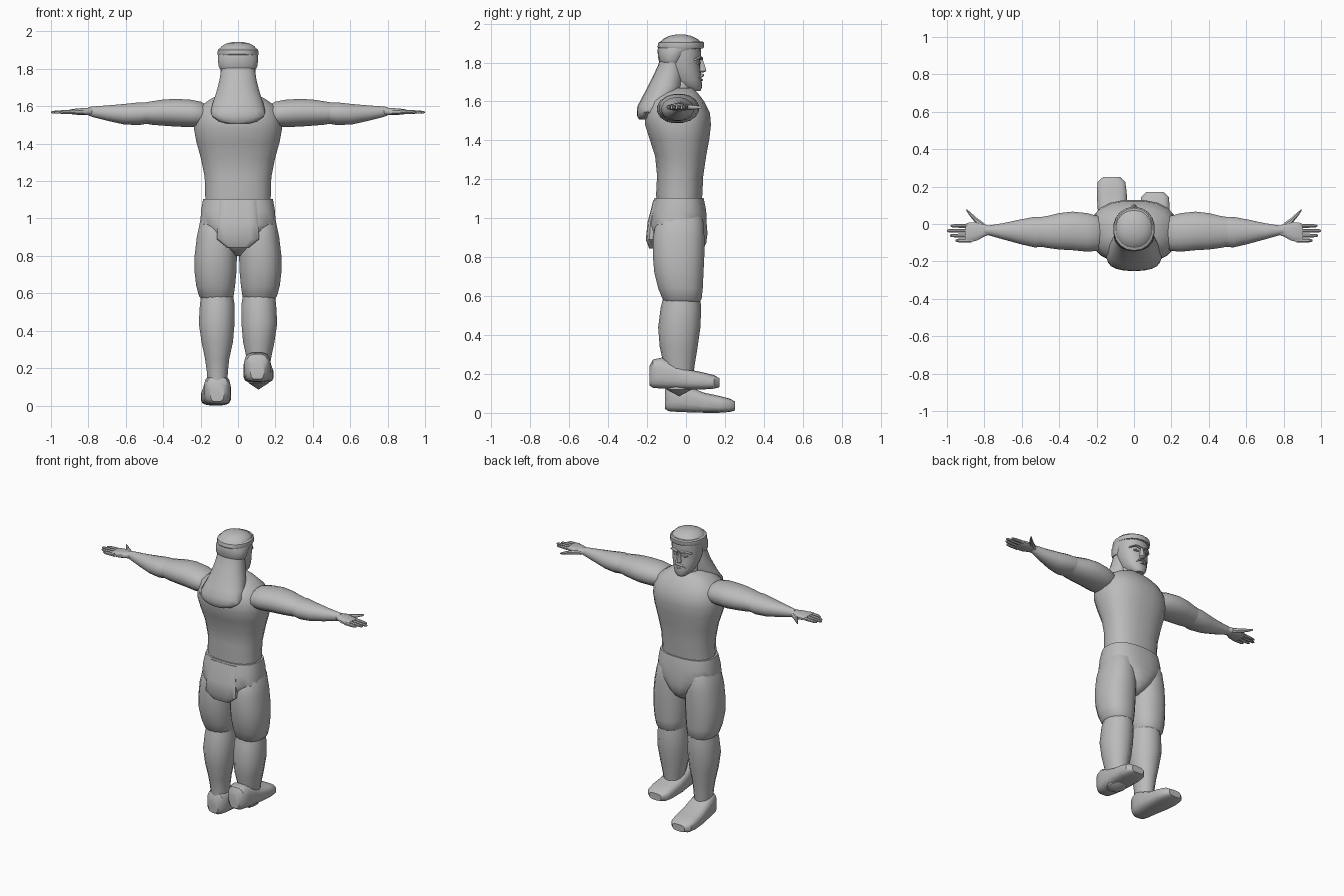
import bpy, bmesh, math
from mathutils import Vector

grey = bpy.data.materials.new("plain grey")
grey.diffuse_color = (0.5, 0.5, 0.5, 1)


def loft(name, axis, rings, n=16, p=2.0, sx=1, tip=None):
    """Skin of superellipse rings (t, a0, a1, b0, b1) stacked along an axis."""
    bm = bmesh.new()

    def place(t, a, b):
        x, y, z = {"x": (t, a, b), "y": (a, t, b), "z": (a, b, t)}[axis]
        return bm.verts.new((x * sx, y, z))

    loops = []
    for t, a0, a1, b0, b1 in rings:
        loop = []
        for i in range(n):
            ang = 2 * math.pi * (i + 0.5) / n
            c, s = math.cos(ang), math.sin(ang)
            c = math.copysign(abs(c) ** (2 / p), c)
            s = math.copysign(abs(s) ** (2 / p), s)
            loop.append(place(t, (a0 + a1) / 2 + c * (a1 - a0) / 2,
                              (b0 + b1) / 2 + s * (b1 - b0) / 2))
        loops.append(loop)
    for l0, l1 in zip(loops, loops[1:]):
        for i in range(n):
            j = (i + 1) % n
            bm.faces.new((l0[i], l0[j], l1[j], l1[i]))
    bm.faces.new(loops[0][::-1])
    if tip:
        v = place(*tip)
        for i in range(n):
            bm.faces.new((loops[-1][i], loops[-1][(i + 1) % n], v))
    else:
        bm.faces.new(loops[-1])
    bmesh.ops.recalc_face_normals(bm, faces=bm.faces)
    me = bpy.data.meshes.new(name)
    bm.to_mesh(me)
    bm.free()
    ob = bpy.data.objects.new(name, me)
    bpy.context.collection.objects.link(ob)
    me.materials.append(grey)
    bpy.ops.object.select_all(action="DESELECT")
    ob.select_set(True)
    bpy.context.view_layer.objects.active = ob
    bpy.ops.object.shade_smooth_by_angle(angle=math.radians(38))
    return ob


def sym(rows):
    """Rows (t, half width, b0, b1) to rings centred on x = 0."""
    return [(t, -w, w, b0, b1) for t, w, b0, b1 in rows]


# Torso, neck
loft("torso", "z", sym([
    (1.08, .175, -.15, .08), (1.12, .177, -.155, .085), (1.22, .18, -.15, .09),
    (1.32, .2, -.16, .105), (1.41, .225, -.19, .122), (1.48, .238, -.212, .13),
    (1.54, .232, -.212, .125), (1.60, .205, -.19, .095),
    (1.64, .145, -.15, .065), (1.67, .085, -.11, .035)]), 20, 2.4)
loft("neck", "z", sym([(1.58, .09, -.11, .05), (1.66, .068, -.09, .035),
                       (1.76, .066, -.09, .03)]), 14)

# Trunks: flat waist edge, V shaped bottom
loft("trunks", "z", sym([
    (1.105, .188, -.163, .092), (1.04, .2, -.18, .105), (.97, .203, -.192, .108),
    (.92, .15, -.2, .112), (.87, .10, -.195, .105), (.83, .055, -.16, .08),
    (.80, .02, -.1, .03)]), 20, 2.5)
loft("rear_panel", "z", sym([(1.095, .10, -.168, -.10), (.98, .108, -.198, -.12),
                             (.89, .115, -.207, -.12), (.845, .06, -.19, -.1)]), 12, 5)

for s, side in ((-1, "left"), (1, "right")):
    # Legs
    loft(side + "_thigh", "z", [
        (1.05, .05, .17, -.10, .06), (.99, .02, .203, -.155, .09),
        (.90, .006, .222, -.172, .097), (.80, .004, .234, -.172, .096),
        (.72, .006, .235, -.165, .092), (.64, .014, .225, -.145, .088),
        (.585, .022, .21, -.122, .082), (.57, .035, .195, -.11, .07)],
        16, 2.3, s)
    loft(side + "_shin", "z", [
        (.62, .03, .195, -.11, .07), (.54, .016, .206, -.13, .078),
        (.44, .016, .212, -.143, .074), (.34, .025, .197, -.135, .06),
        (.25, .045, .178, -.115, .045), (.18, .053, .168, -.103, .037),
        (.12, .055, .165, -.1, .03)], 14, 2.1, s, (.085, .11, -.035))
    # Shoes, the right one lifted and set back
    dy, dz, dx = (-.08, .12, -.008) if s > 0 else (0, 0, 0)
    shoe = [(-.108, .075, .148, .02, .12), (-.09, .052, .17, .008, .155),
            (-.045, .04, .182, .004, .165), (.02, .036, .188, .002, .135),
            (.09, .036, .196, 0, .105), (.17, .038, .2, 0, .088),
            (.225, .046, .195, .004, .074), (.252, .075, .165, .012, .058)]
    loft(side + "_shoe", "y", [(t + dy, a + dx, b + dx, c + dz, d + dz)
                               for t, a, b, c, d in shoe], 16, 3.2, s)

    # Arms
    loft(side + "_upper_arm", "x", [
        (.165, -.12, .03, 1.505, 1.60), (.195, -.145, .045, 1.49, 1.625),
        (.25, -.15, .06, 1.487, 1.636), (.33, -.142, .068, 1.49, 1.641),
        (.40, -.138, .06, 1.495, 1.637), (.46, -.13, .045, 1.50, 1.628),
        (.52, -.118, .035, 1.51, 1.618)], 16, 2.1, s)
    loft(side + "_forearm", "x", [
        (.46, -.12, .04, 1.51, 1.62), (.53, -.127, .04, 1.498, 1.622),
        (.61, -.108, .025, 1.502, 1.613), (.70, -.083, .005, 1.522, 1.605),
        (.78, -.06, -.008, 1.543, 1.599), (.80, -.055, -.012, 1.55, 1.595)],
        16, 2.1, s)
    # Hands
    loft(side + "_palm", "x", [
        (.77, -.055, -.012, 1.552, 1.596), (.80, -.068, 0, 1.552, 1.592),
        (.84, -.09, .012, 1.552, 1.59), (.885, -.1, .008, 1.556, 1.586),
        (.90, -.098, .002, 1.56, 1.582)], 12, 2.6, s)
    for i, (y, end) in enumerate([(-.088, .955), (-.062, .985),
                                  (-.036, 1.0), (-.01, .98)]):
        loft(f"{side}_finger_{i + 1}", "x", [
            (.87, y - .012, y + .012, 1.559, 1.583),
            (.935, y - .011, y + .011, 1.559, 1.58),
            (end - .01, y - .009, y + .009, 1.56, 1.576),
            (end, y - .004, y + .004, 1.564, 1.572)], 8, 2, s)
    loft(side + "_thumb", "x", [
        (.80, -.035, .005, 1.553, 1.588), (.84, -.005, .034, 1.556, 1.584),
        (.875, .038, .064, 1.56, 1.58), (.895, .068, .08, 1.564, 1.576)], 8, 2, s)

    # Brow and eye
    loft(side + "_brow", "x", [(.012, .05, .09, 1.812, 1.828),
                               (.045, .045, .083, 1.82, 1.834),
                               (.075, .02, .06, 1.81, 1.822)], 8, 2, s)
    loft(side + "_eye", "x", [(.02, .06, .076, 1.792, 1.802),
                              (.036, .055, .076, 1.788, 1.806),
                              (.054, .045, .066, 1.792, 1.802)], 8, 2, s)

# Head and face
loft("head", "z", sym([
    (1.655, .03, 0, .075), (1.675, .055, -.04, .083), (1.71, .074, -.075, .08),
    (1.76, .09, -.1, .075), (1.80, .096, -.115, .072), (1.84, .1, -.12, .078),
    (1.90, .1, -.12, .075)]), 18, 2.2)
loft("nose", "z", sym([(1.825, .008, .05, .084), (1.78, .013, .05, .1),
                       (1.757, .02, .05, .107), (1.748, .014, .05, .09)]), 8)
loft("moustache", "x", [(-.042, .05, .07, 1.712, 1.722), (-.02, .05, .09, 1.724, 1.738),
                        (0, .05, .095, 1.73, 1.744), (.02, .05, .09, 1.724, 1.738),
                        (.042, .05, .07, 1.712, 1.722)], 8)
loft("lower_lip", "x", [(-.025, .05, .076, 1.708, 1.713), (0, .05, .09, 1.704, 1.717),
                        (.025, .05, .076, 1.708, 1.713)], 8)

# Hair: crown, band and long flared fall over the shoulders
loft("hair_crown", "z", sym([
    (1.80, .098, -.135, -.01), (1.815, .106, -.142, .0), (1.855, .109, -.146, .03),
    (1.872, .109, -.145, .078), (1.90, .105, -.137, .084), (1.922, .088, -.115, .058),
    (1.937, .06, -.085, .025), (1.944, .025, -.05, -.005)]), 18, 2.1)
loft("head_band", "z", sym([(1.873, .109, -.143, .088), (1.88, .112, -.147, .092),
                            (1.902, .109, -.142, .092), (1.909, .1, -.13, .085)]), 18, 2.1)
loft("long_hair", "z", sym([
    (1.83, .09, -.13, -.015), (1.79, .093, -.142, -.01), (1.74, .1, -.165, -.01),
    (1.68, .116, -.195, -.015), (1.62, .136, -.226, -.04), (1.575, .148, -.25, -.09),
    (1.545, .14, -.252, -.14), (1.52, .105, -.25, -.17), (1.507, .06, -.24, -.19)]), 18, 2.2)
